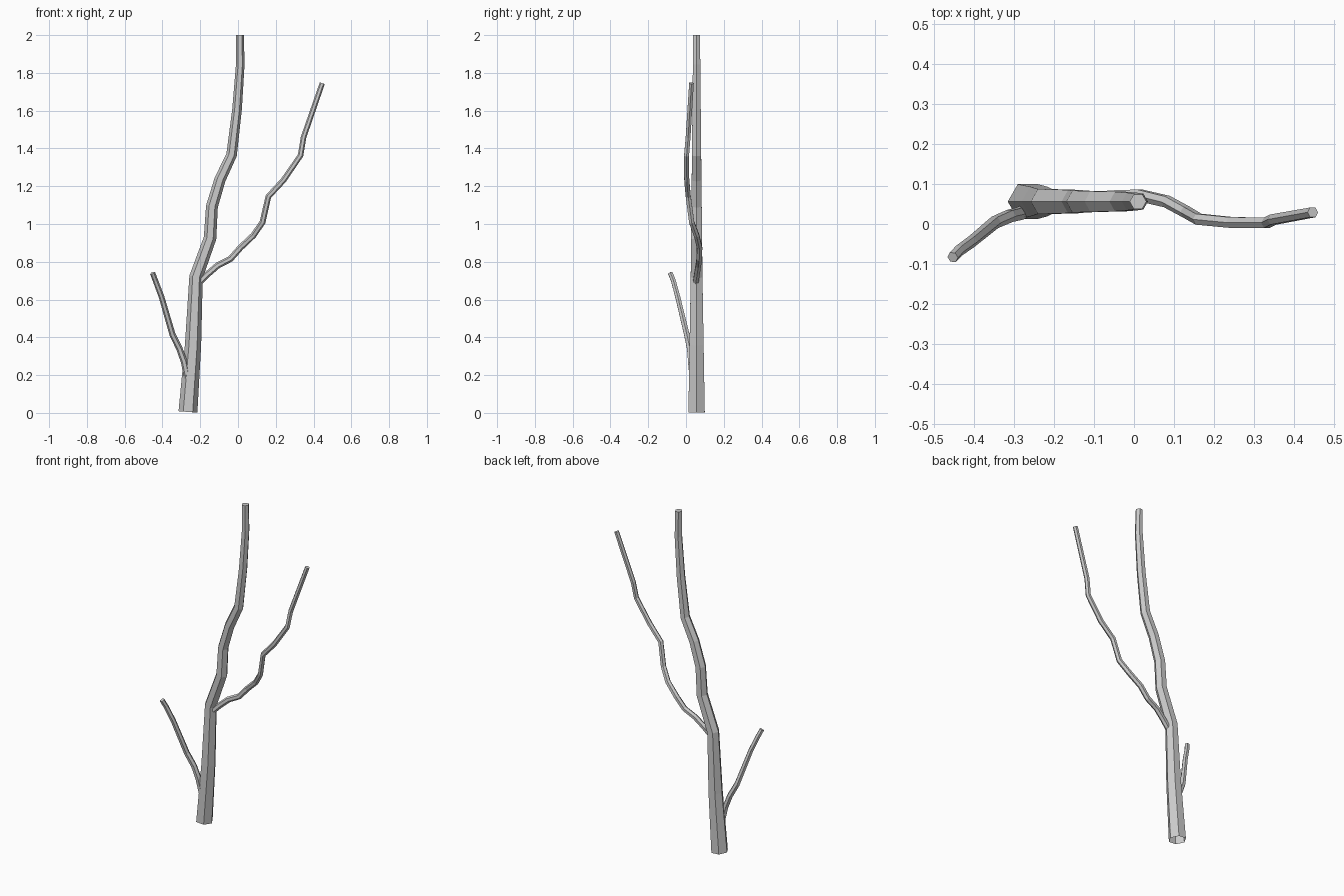
import bpy, bmesh, math
from mathutils import Vector

if "Cube" in bpy.data.objects:
    bpy.data.objects.remove(bpy.data.objects["Cube"])

SIDES = 6


def limb(name, path, r0, r1, r_mid=None):
    """Tapered hexagonal tube along a path, open at the root, capped at the tip."""
    pts = [Vector(p) for p in path]
    lengths = [0.0]
    for a, b in zip(pts, pts[1:]):
        lengths.append(lengths[-1] + (b - a).length)
    bm = bmesh.new()
    rings = []
    for i, p in enumerate(pts):
        before = (p - pts[i - 1]).normalized() if i else Vector()
        after = (pts[i + 1] - p).normalized() if i < len(pts) - 1 else Vector()
        turn = Vector((0, 0, 1)).rotation_difference((before + after).normalized())
        t = lengths[i] / lengths[-1]
        if r_mid is None:
            r = r0 + (r1 - r0) * t
        elif t < 0.35:
            r = r0 + (r_mid - r0) * t / 0.35
        else:
            r = r_mid + (r1 - r_mid) * (t - 0.35) / 0.65
        ring = []
        for k in range(SIDES):
            a = 2 * math.pi * k / SIDES
            ring.append(bm.verts.new(p + turn @ Vector((r * math.cos(a), r * math.sin(a), 0))))
        rings.append(ring)
    for lo, hi in zip(rings, rings[1:]):
        for k in range(SIDES):
            n = (k + 1) % SIDES
            bm.faces.new((lo[k], lo[n], hi[n], hi[k]))
    bm.faces.new(rings[-1])
    mesh = bpy.data.meshes.new(name)
    bm.to_mesh(mesh)
    bm.free()
    obj = bpy.data.objects.new(name, mesh)
    bpy.context.collection.objects.link(obj)
    return obj


# Trunk, bending only in the front plane
trunk = [(-.265, .005), (-.238, .36), (-.222, .72), (-.148, .925), (-.138, 1.093),
         (-.095, 1.236), (-.034, 1.366), (-.005, 1.607), (.012, 1.846), (.010, 2.0)]
limb("trunk", [(x, .056, z) for x, z in trunk], .050, .021, .036)

# Long branch on the right
limb("right_branch", [
    (-.200, .052, .695), (-.160, .058, .735), (-.108, .065, .780), (-.040, .070, .815),
    (.013, .072, .875), (.082, .056, .940), (.130, .030, 1.010), (.161, .012, 1.146),
    (.241, .004, 1.232), (.331, .003, 1.363), (.347, .011, 1.459), (.446, .029, 1.745)],
    .017, .014)

# Short branch on the left
limb("left_branch", [
    (-.268, .034, .185), (-.285, .026, .270), (-.310, .020, .340), (-.347, .004, .415),
    (-.405, -.044, .615), (-.437, -.067, .700), (-.452, -.083, .740)],
    .018, .014)
